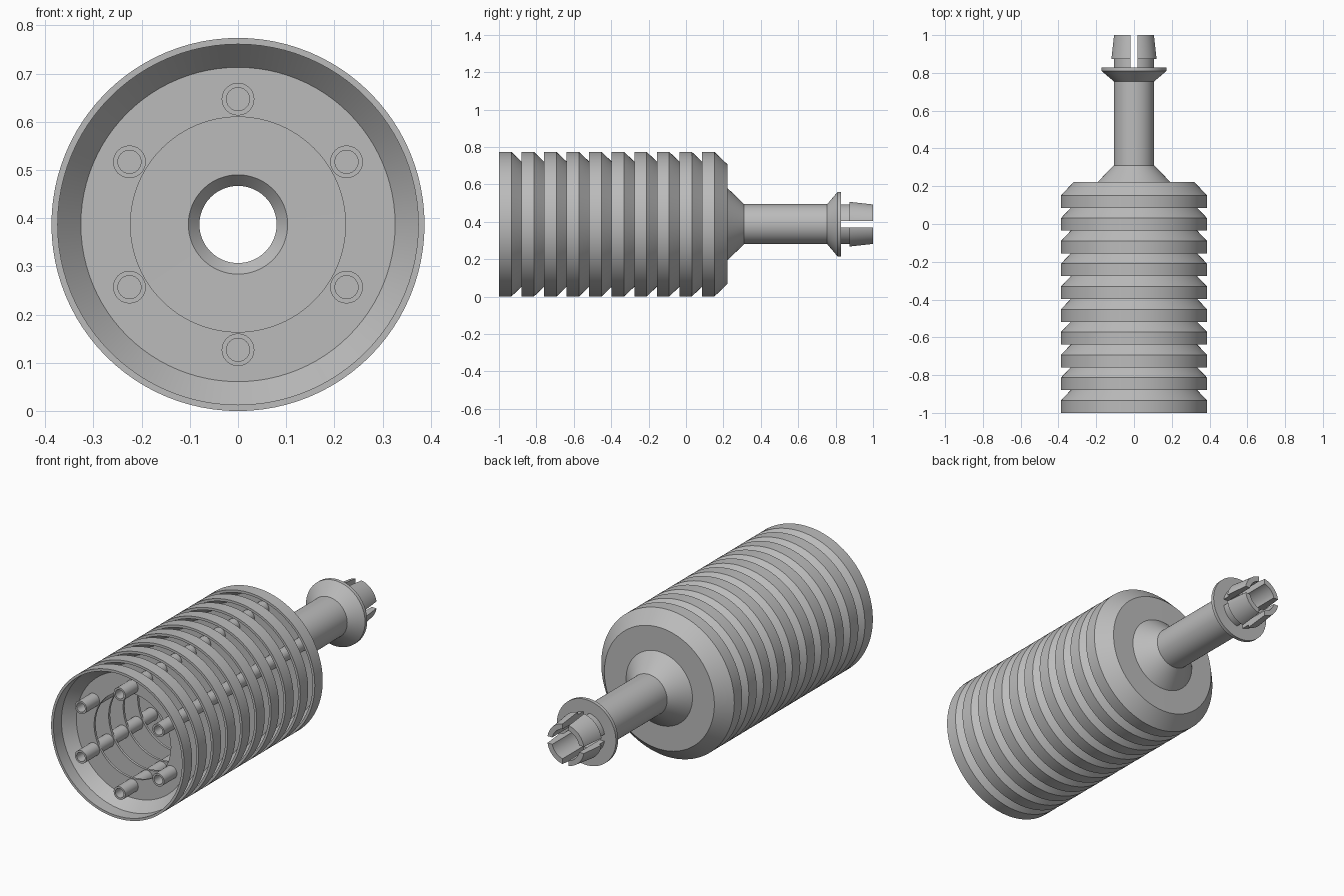
import bpy, bmesh
from math import cos, sin, tau
from mathutils import Vector

cube = bpy.data.objects.get("Cube")
if cube:
    bpy.data.objects.remove(cube)

AXIS_Z = 0.387      # height of the long axis
PITCH = 0.1206      # spacing of the plates
PLATES = 9
FRONT = -1.0

grey = bpy.data.materials.new("grey_plastic")
grey.use_nodes = True
colour = (0.5, 0.5, 0.5, 1)
grey.diffuse_color = colour
grey.node_tree.nodes["Principled BSDF"].inputs["Base Color"].default_value = colour


def lathe(bm, profile, segments, centre=(0, 0), closed=True):
    """Spin (radius, y) points around a line parallel to y."""
    rings = []
    for i in range(segments):
        a = tau * i / segments
        rings.append([bm.verts.new((centre[0] + r * cos(a), y, centre[1] + r * sin(a)))
                      for r, y in profile])
    n = len(profile)
    for i in range(segments):
        a, b = rings[i], rings[(i + 1) % segments]
        for j in range(n if closed else n - 1):
            k = (j + 1) % n
            bm.faces.new((a[j], a[k], b[k], b[j]))
    bmesh.ops.remove_doubles(bm, verts=bm.verts[:], dist=1e-5)


def finish(name, bm, y=0.0):
    bmesh.ops.recalc_face_normals(bm, faces=bm.faces[:])
    mesh = bpy.data.meshes.new(name)
    bm.to_mesh(mesh)
    bm.free()
    mesh.materials.append(grey)
    obj = bpy.data.objects.new(name, mesh)
    obj.location = (0, y, AXIS_Z)
    bpy.context.collection.objects.link(obj)
    bpy.ops.object.select_all(action='DESELECT')
    obj.select_set(True)
    bpy.context.view_layer.objects.active = obj
    bpy.ops.object.shade_smooth_by_angle(angle=0.4)
    return obj


def stack(obj, count):
    mod = obj.modifiers.new("stack", 'ARRAY')
    mod.count = count
    mod.use_relative_offset = False
    mod.use_constant_offset = True
    mod.constant_offset_displace = (0, PITCH, 0)


# Shared dish shape: outer skirt and its inner face
skirt_out = [(0.387, 0), (0.387, 0.066), (0.32, 0.136)]
skirt_in = [(0.326, 0.123), (0.374, 0.067), (0.374, 0)]

# Open louvre plates
bm = bmesh.new()
lathe(bm, skirt_out + [(0.223, 0.136), (0.223, 0.123)] + skirt_in, 96)
stack(finish("louvre_plates", bm, FRONT), PLATES)

# Six hollow spacer posts on every plate
bm = bmesh.new()
for i in range(6):
    a = tau * (i + 0.5) / 6
    lathe(bm, [(0.034, 0.125), (0.034, 0.136 - PITCH), (0.024, 0.136 - PITCH),
               (0.024, 0.08), (0, 0.08)], 24,
          (0.26 * cos(a), 0.26 * sin(a)), closed=False)
stack(finish("spacer_posts", bm, FRONT), PLATES + 1)

# Closed end cap running into the hollow stem and collar
cap_y = FRONT + PLATES * PITCH
stem = [(0.193, 0.222), (0.107, 0.31), (0.107, 0.755), (0.172, 0.81), (0.172, 0.828),
        (0.08, 0.828), (0.08, 0.235), (0.103, 0.209)]
bm = bmesh.new()
lathe(bm, skirt_out + [(r, y - cap_y) for r, y in stem] + skirt_in, 96)
finish("end_cap_and_stem", bm, cap_y)

# Snap fingers: one quarter of a barbed tube, mirrored to leave cross slots
bm = bmesh.new()
lathe(bm, [(0.107, 0.827), (0.107, 0.873), (0.121, 0.873), (0.107, 1), (0.08, 1),
           (0.08, 0.827)], 96)
for normal in (Vector((1, 0, 0)), Vector((0, 0, 1))):
    cut = bmesh.ops.bisect_plane(bm, geom=bm.verts[:] + bm.edges[:] + bm.faces[:],
                                 plane_co=normal * 0.018, plane_no=normal,
                                 clear_inner=True)
    edges = [e for e in cut["geom_cut"] if isinstance(e, bmesh.types.BMEdge)]
    bmesh.ops.holes_fill(bm, edges=edges, sides=0)
fingers = finish("snap_fingers", bm)
mirror = fingers.modifiers.new("mirror", 'MIRROR')
mirror.use_axis = (True, False, True)
mirror.use_mirror_merge = False
